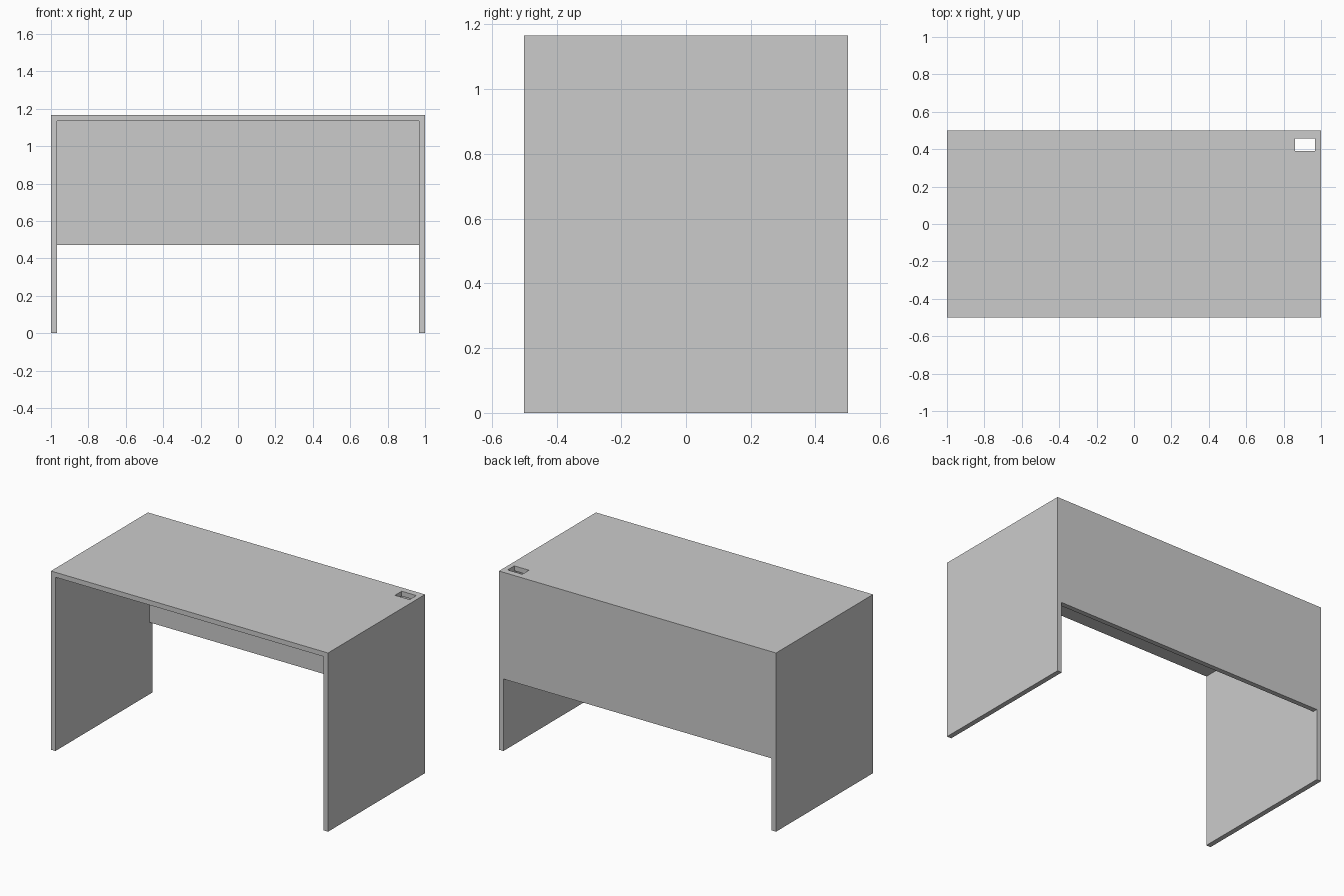
import bpy

if "Cube" in bpy.data.objects:
    bpy.data.objects.remove(bpy.data.objects["Cube"])

T = 0.032          # board thickness
H = 1.166          # overall height
W, D = 1.0, 0.5    # half width, half depth


def box(name, lo, hi):
    """Axis-aligned board between two corners."""
    centre = [(a + b) / 2 for a, b in zip(lo, hi)]
    bpy.ops.mesh.primitive_cube_add(size=1, location=centre)
    ob = bpy.context.object
    ob.name = name
    ob.scale = [b - a for a, b in zip(lo, hi)]
    bpy.ops.object.transform_apply(location=False, rotation=False, scale=True)
    return ob


# Side panels standing on the floor
box("left_side_panel", (-W, -D, 0), (-W + T, D, H - T))
box("right_side_panel", (W - T, -D, 0), (W, D, H - T))

# Modesty panel between the sides, flush with the back
box("back_panel", (-W + T, D - T, 0.47), (W - T, D, H - T))

# Desktop with a rectangular cable hole cut through the back right corner
top = box("desktop", (-W, -D, H - T), (W, D, H))
cutter = box("cable_hole_cutter", (0.861, 0.389, H - 0.1), (0.967, 0.458, H + 0.1))
cut = top.modifiers.new("cable_hole", 'BOOLEAN')
cut.operation = 'DIFFERENCE'
cut.solver = 'EXACT'
cut.object = cutter
bpy.context.view_layer.objects.active = top
bpy.ops.object.modifier_apply(modifier=cut.name)
bpy.data.objects.remove(cutter)
